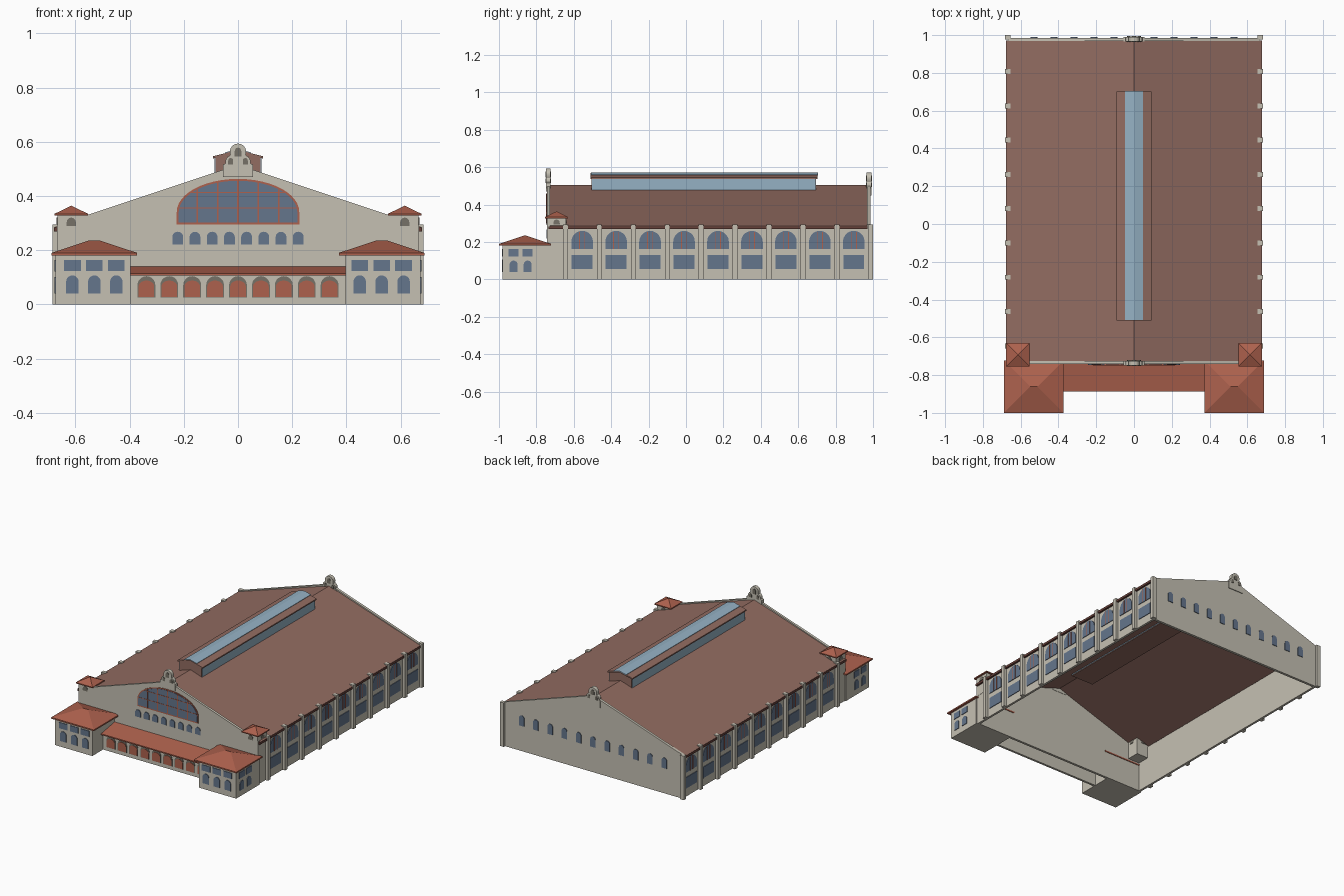
import bpy, bmesh, math

if "Cube" in bpy.data.objects:
    bpy.data.objects.remove(bpy.data.objects["Cube"])


def mat(name, rgb):
    m = bpy.data.materials.new(name)
    m.diffuse_color = (*rgb, 1)
    m.use_nodes = True
    m.node_tree.nodes["Principled BSDF"].inputs["Base Color"].default_value = m.diffuse_color
    return m


STONE = mat("pale stone", (0.56, 0.53, 0.45))
TILE = mat("red tile", (0.42, 0.12, 0.075))
ROOF = mat("brown roof", (0.29, 0.15, 0.12))
DARK = mat("dark eave", (0.13, 0.05, 0.04))
GLASS = mat("blue grey glass", (0.13, 0.18, 0.265))
SKY = mat("skylight glass", (0.30, 0.44, 0.55))
SHADE = mat("grey opening", (0.18, 0.165, 0.135))


def finish(name, bm, m):
    bmesh.ops.recalc_face_normals(bm, faces=bm.faces)
    me = bpy.data.meshes.new(name)
    bm.to_mesh(me)
    bm.free()
    me.materials.append(m)
    ob = bpy.data.objects.new(name, me)
    bpy.context.collection.objects.link(ob)
    return ob


def prisms(name, m, items):
    """items: (profile points, axis, start, end); profile is (x,z) for 'y', (y,z) for 'x'"""
    bm = bmesh.new()
    for pts, axis, a, b in items:
        rings = []
        for t in (a, b):
            rings.append([bm.verts.new((u, t, v) if axis == 'y' else (t, u, v)) for u, v in pts])
        n = len(pts)
        bm.faces.new(rings[0])
        bm.faces.new(rings[1][::-1])
        for i in range(n):
            j = (i + 1) % n
            bm.faces.new((rings[0][i], rings[1][i], rings[1][j], rings[0][j]))
    return finish(name, bm, m)


def rect(u0, u1, v0, v1):
    return [(u0, v0), (u1, v0), (u1, v1), (u0, v1)]


def arch(c, hw, v0, v1, rise=None, n=10):
    rise = hw if rise is None else rise
    return [(c - hw, v0), (c + hw, v0)] + [
        (c + hw * math.cos(math.pi * i / n), v1 - rise + rise * math.sin(math.pi * i / n))
        for i in range(n + 1)]


def hip(name, cx, cy, hx, hy, z0, z1, z2):
    r = max(hx - hy, 0)
    bm = bmesh.new()
    rings = [[bm.verts.new((cx + sx * hx, cy + sy * hy, z))
              for sx, sy in ((-1, -1), (1, -1), (1, 1), (-1, 1))] for z in (z0, z1)]
    lo, hi = rings
    a, b = bm.verts.new((cx - r, cy, z2)), bm.verts.new((cx + r, cy, z2))
    bm.faces.new(lo)
    for i in range(4):
        j = (i + 1) % 4
        bm.faces.new((lo[i], lo[j], hi[j], hi[i]))
    bm.faces.new((hi[0], hi[1], b, a))
    bm.faces.new((hi[1], hi[2], b))
    bm.faces.new((hi[2], hi[3], a, b))
    bm.faces.new((hi[3], hi[0], a))
    bmesh.ops.remove_doubles(bm, verts=bm.verts, dist=1e-5)
    return finish(name, bm, TILE)


S = (-1, 1)
P = 0.004  # plate thickness

# hall: gable end walls, side walls, roof (open underneath)
gable = [(-0.667, 0), (0.667, 0), (0.667, 0.293), (0, 0.515), (-0.667, 0.293)]
prisms("front_gable_wall", STONE, [(gable, 'y', -0.742, -0.726)])
prisms("back_gable_wall", STONE, [(gable, 'y', 0.969, 0.986)])
prisms("side_walls", STONE, [(rect(-0.73, 0.975, 0, 0.28), 'x', s * 0.65, s * 0.665) for s in S])
prisms("main_roof", ROOF, [([(0, 0.505), (s * 0.677, 0.285), (s * 0.677, 0.278), (0, 0.498)],
                            'y', -0.728, 0.971) for s in S])
prisms("eave_fascia", DARK, [(rect(-0.735, 0.97, 0.269, 0.284), 'x', s * 0.66, s * 0.678) for s in S])

# pilasters and the windows of each side bay
ys = [-0.645 + 0.1815 * i for i in range(10)]
prisms("pilasters", STONE, [(rect(y - 0.013, min(y + 0.013, 1), 0, 0.295), 'x', s * 0.655, s * 0.684)
                            for y in ys for s in S])
mids = [y + 0.09 for y in ys[:-1]]
X = 0.665
prisms("side_windows", GLASS,
       [(arch(y, 0.058, 0.163, 0.26), 'x', s * X, s * (X + P)) for y in mids for s in S] +
       [(rect(y - 0.056, y + 0.056, 0.056, 0.13), 'x', s * X, s * (X + P)) for y in mids for s in S])
prisms("side_window_bars", TILE,
       [(rect(y + d - 0.002, y + d + 0.002, 0.163, 0.255), 'x', s * X, s * (X + 0.006))
        for y in mids for d in (-0.014, 0.014) for s in S])

# big lunette window in the front gable
F = -0.742
prisms("lunette_frame", TILE, [(arch(0, 0.226, 0.294, 0.463, 0.122, 24), 'y', F, F - 0.003)])
prisms("lunette_glass", GLASS, [(arch(0, 0.219, 0.302, 0.456, 0.116, 24), 'y', F, F - 0.005)])
bars = []
for x in (-0.15, -0.075, 0, 0.075, 0.15):
    top = 0.34 + 0.116 * math.sqrt(1 - (x / 0.219) ** 2)
    bars.append((rect(x - 0.003, x + 0.003, 0.3, top), 'y', F, F - 0.007))
for z in (0.355, 0.412):
    hw = 0.219 * math.sqrt(1 - ((z - 0.34) / 0.116) ** 2)
    bars.append((rect(-hw, hw, z - 0.002, z + 0.002), 'y', F, F - 0.0065))
prisms("lunette_bars", TILE, bars)
prisms("front_small_windows", GLASS, [(arch(0.0635 * (i - 3.5), 0.02, 0.22, 0.268), 'y', F, F - P)
                                      for i in range(8)])
prisms("back_windows", GLASS, [(arch(0.106 * i, 0.019, 0.17, 0.24), 'y', 0.986, 0.986 + P)
                               for i in range(-5, 6)])

# crests on both gables: stepped base, round shoulders, round head
for label, y0, y1, face, dz in (("front", -0.748, -0.724, -1, 0), ("back", 0.966, 0.991, 1, -0.022)):
    half = [(0.056, 0.47), (0.056, 0.515), (0.046, 0.52), (0.045, 0.535), (0.038, 0.545), (0.03, 0.549)]
    head = [(0.03 * math.cos(a), 0.563 + 0.03 * math.sin(a))
            for a in [math.pi * (-0.1 + 1.2 * i / 14) for i in range(15)]]
    pts = half + head + [(-x, z) for x, z in reversed(half)]
    prisms(label + "_crest", STONE, [([(x, z + dz) for x, z in pts], 'y', y0, y1)])
    openings = [(0, 0.012, 0.545, 0.578), (-0.027, 0.009, 0.516, 0.54), (0.027, 0.009, 0.516, 0.54)]
    prisms(label + "_crest_openings", SHADE,
           [(arch(c, w, a + dz, b + dz), 'y', y, y + d * 0.003)
            for c, w, a, b in openings for y, d in ((y0, -1), (y1, 1))])

# corner towers
for s in S:
    side = "left" if s < 0 else "right"
    cx, cy = s * 0.615, -0.692
    prisms(side + "_tower", STONE, [(rect(cx - 0.051, cx + 0.051, 0.2, 0.33), 'y', cy - 0.051, cy + 0.051)])
    hip(side + "_tower_roof", cx, cy, 0.062, 0.062, 0.327, 0.334, 0.364)
    prisms(side + "_tower_openings", SHADE,
           [(arch(cx, 0.017, 0.29, 0.32), 'y', cy + d * 0.051, cy + d * 0.054) for d in S] +
           [(arch(cy, 0.017, 0.295, 0.32), 'x', cx + d * 0.051, cx + d * 0.054) for d in S])

    # front pavilions
    px = s * 0.535
    prisms(side + "_pavilion", STONE, [(rect(px - 0.138, px + 0.138, 0, 0.182), 'y', -0.98, -0.735)])
    hip(side + "_pavilion_roof", s * 0.53, -0.861, 0.158, 0.139, 0.181, 0.19, 0.236)
    cols = [s * 0.53 + d for d in (-0.081, 0, 0.081)]
    wx = s * 0.673
    prisms(side + "_pavilion_windows", GLASS,
           [(arch(c, 0.023, 0.04, 0.107), 'y', -0.98, -0.98 - P) for c in cols] +
           [(rect(c - 0.031, c + 0.031, 0.124, 0.163), 'y', -0.98, -0.98 - P) for c in cols] +
           [(arch(y, 0.021, 0.04, 0.101), 'x', wx, wx + s * P) for y in (-0.922, -0.847)] +
           [(rect(y - 0.027, y + 0.027, 0.122, 0.163), 'x', wx, wx + s * P) for y in (-0.922, -0.847)])

# entrance arcade between the pavilions
A = -0.865
prisms("arcade_wall", STONE, [(rect(-0.4, 0.4, 0, 0.115), 'y', A, A + 0.015)])
centres = [0.0845 * i for i in range(-4, 5)]
prisms("arcade_arches", SHADE, [(arch(c, 0.033, 0.025, 0.104), 'y', A, A - 0.003) for c in centres])
prisms("arcade_doors", TILE, [(arch(c, 0.029, 0.027, 0.088, 0.022), 'y', A, A - 0.005) for c in centres])
prisms("arcade_roof", TILE, [([(-0.886, 0.106), (-0.886, 0.114), (-0.735, 0.14), (-0.735, 0.13)],
                              'x', -0.398, 0.398)])

# roof monitor: glazed sides, brown ends, ridge cap with skylight
prisms("monitor_core", ROOF, [([(-0.083, 0.46), (0.083, 0.46), (0.083, 0.543), (0, 0.562), (-0.083, 0.543)],
                               'y', -0.505, 0.695)])
prisms("monitor_side_glass", SKY, [(rect(-0.502, 0.692, 0.465, 0.542), 'x', s * 0.083, s * 0.086) for s in S])
prisms("monitor_cap", ROOF, [([(0, 0.57), (s * 0.093, 0.546), (s * 0.093, 0.538), (0, 0.56)],
                              'y', -0.51, 0.702) for s in S])
prisms("monitor_skylight", SKY, [([(0, 0.573), (s * 0.048, 0.5605), (s * 0.048, 0.556), (0, 0.568)],
                                  'y', -0.507, 0.705) for s in S])
